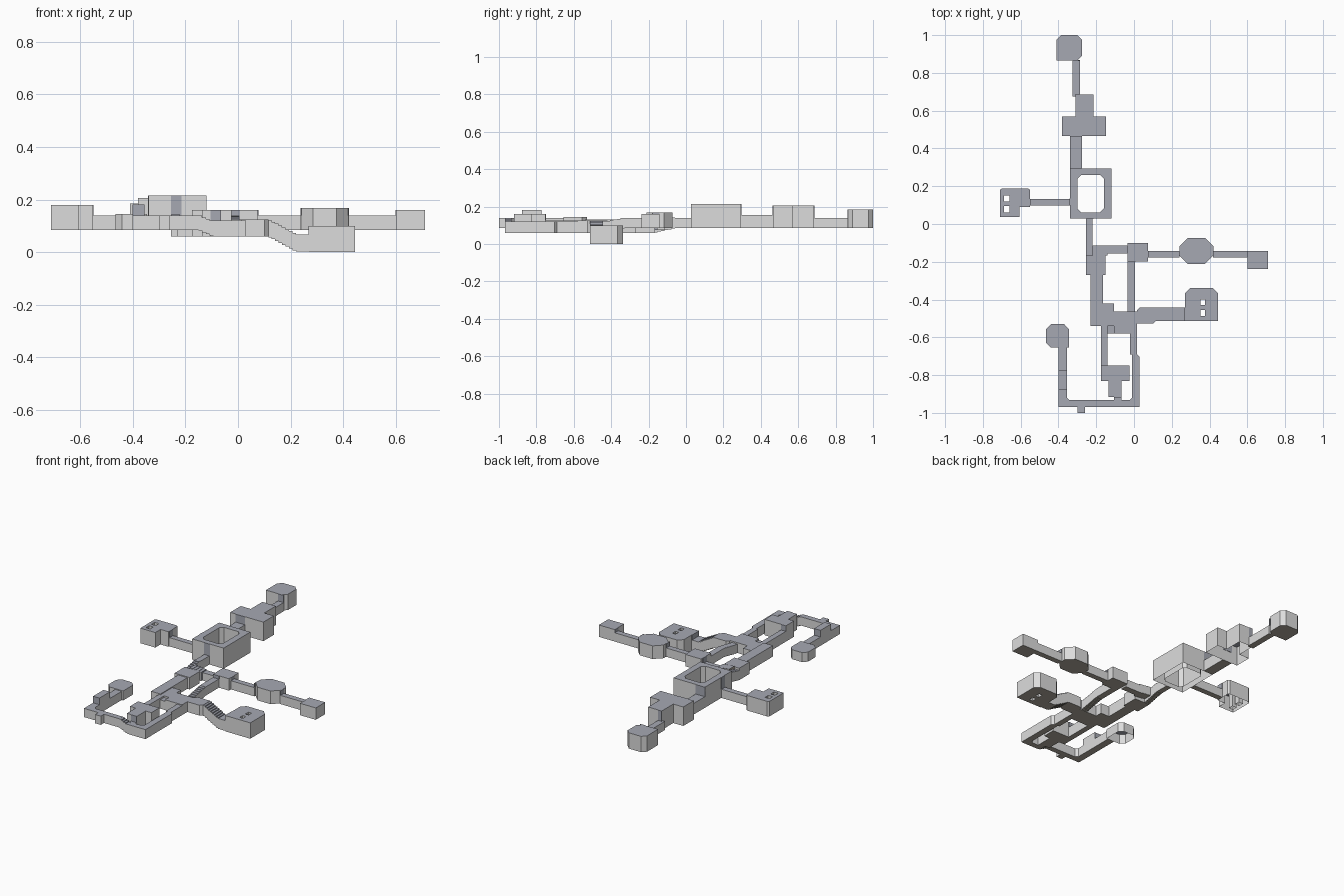
import bpy
import bmesh
from mathutils import Vector

cube = bpy.data.objects.get("Cube")
if cube:
    bpy.data.objects.remove(cube, do_unlink=True)


def material(name, colour):
    mat = bpy.data.materials.new(name)
    mat.use_nodes = True
    mat.diffuse_color = (*colour, 1)
    shader = next(n for n in mat.node_tree.nodes if n.type == 'BSDF_PRINCIPLED')
    shader.inputs["Base Color"].default_value = (*colour, 1)
    return mat


WALL, ROOF, FLOOR = range(3)
MATERIALS = [
    material("pale_grey_wall", (.72, .72, .72)),
    material("blue_grey_roof", (.38, .395, .45)),
    material("brown_grey_floor", (.43, .40, .34)),
]


def finish(name, bm, has_floor=True, travel=(0, 0, 0)):
    """Colour faces by direction (step fronts join roof or floor), add the object."""
    bmesh.ops.recalc_face_normals(bm, faces=bm.faces[:])
    bm.normal_update()
    upward = Vector((0, 0, 1)) + Vector(travel)
    for face in bm.faces:
        up = face.normal.dot(upward)
        face.material_index = ROOF if up > .5 else FLOOR if up < -.5 else WALL
    if not has_floor:
        under = [f for f in bm.faces if f.material_index == FLOOR]
        bmesh.ops.delete(bm, geom=under, context='FACES')
    mesh = bpy.data.meshes.new(name)
    bm.to_mesh(mesh)
    bm.free()
    for mat in MATERIALS:
        mesh.materials.append(mat)
    obj = bpy.data.objects.new(name, mesh)
    bpy.context.collection.objects.link(obj)
    return obj


def extrude(bm, offset):
    grown = bmesh.ops.extrude_face_region(bm, geom=bm.faces[:])
    verts = [v for v in grown["geom"] if isinstance(v, bmesh.types.BMVert)]
    bmesh.ops.translate(bm, verts=verts, vec=Vector(offset))


def rect(x0, x1, y0, y1, cut=0, corners="abcd"):
    """Rectangle outline; a, b, c, d are the corners SW, SE, NE, NW."""
    points = []
    frame = (("a", x0, y0, 1, 1), ("b", x1, y0, -1, 1),
             ("c", x1, y1, -1, -1), ("d", x0, y1, 1, -1))
    for key, x, y, dx, dy in frame:
        if cut and key in corners:
            pair = [(x, y + dy * cut), (x + dx * cut, y)]
            points += pair if key in "ac" else pair[::-1]
        else:
            points.append((x, y))
    return points


def block(name, outline, bottom, top, holes=(), has_floor=True):
    """Upright room or corridor from an outline, with optional open shafts."""
    bm = bmesh.new()
    edges = []
    for ring in (outline, *holes):
        verts = [bm.verts.new((x, y, bottom)) for x, y in ring]
        edges += [bm.edges.new((verts[i - 1], verts[i])) for i in range(len(verts))]
    bmesh.ops.triangle_fill(bm, use_beauty=True, use_dissolve=False, edges=edges)
    extrude(bm, (0, 0, top - bottom))
    return finish(name, bm, has_floor)


def stairs(name, axis, start, end, side0, side1, z0, z1, height, steps):
    """Stepped passage running down an axis from floor z0 to floor z1."""
    low = []
    for i in range(steps):
        z = z0 + (z1 - z0) * (i + .5) / steps
        for j in (i, i + 1):
            low.append((start + (end - start) * j / steps, z))
    profile = low + [(a, z + height) for a, z in reversed(low)]
    bm = bmesh.new()
    along_x = axis == "x"
    place = (lambda a, z: (a, side0, z)) if along_x else (lambda a, z: (side0, a, z))
    bm.faces.new([bm.verts.new(place(a, z)) for a, z in profile])
    width = side1 - side0
    extrude(bm, (0, width, 0) if along_x else (width, 0, 0))
    way = 1 if end > start else -1
    finish(name, bm, travel=(way, 0, 0) if along_x else (0, way, 0))


def lintel(name, axis, plane, side0, side1, z0, z1):
    """Thin roof-coloured panel on a room wall above a passage mouth."""
    span = (plane - .002, plane + .002)
    outline = rect(*span, side0, side1) if axis == "x" else rect(side0, side1, *span)
    for face in block(name, outline, z0, z1).data.polygons:
        face.material_index = ROOF


BASE, LOW = .085, .06   # floor levels
HALL = .14              # usual passage roof
LOW_HALL = .125         # lower passage roof

# Rooms at the back
block("back_room", rect(-.41, -.275, .865, 1, .025, "bcd"), BASE, .185)
block("back_passage", rect(-.325, -.285, .675, .865), BASE, HALL)
block("tee_room", [(-.38, .465), (-.148, .465), (-.148, .57), (-.215, .57),
                   (-.215, .685), (-.31, .685), (-.31, .57), (-.38, .57)],
      BASE, .205, has_floor=False)
block("tee_passage", rect(-.34, -.275, .295, .465), BASE, .155)
lintel("back_room_lintel", "y", .865, -.325, -.285, HALL, .185)
lintel("tee_back_lintel", "y", .685, -.31, -.285, HALL, .205)
lintel("tee_front_lintel", "y", .465, -.34, -.275, .155, .205)

# Square gallery around an open court
block("court_gallery", rect(-.34, -.12, .028, .295), BASE, .215,
      [rect(-.3, -.16, .062, .26, .02)], has_floor=False)
lintel("court_back_lintel", "y", .295, -.34, -.275, .155, .215)
lintel("court_front_lintel", "y", .028, -.255, -.215, HALL, .215)
lintel("court_side_lintel", "x", -.34, .1, .135, HALL, .215)

# Right-hand wing with two square shafts
block("shaft_room", [(-.71, .038), (-.605, .038), (-.605, .09), (-.55, .09),
                     (-.55, .18), (-.56, .188), (-.7, .188), (-.71, .18)],
      BASE, .18, [rect(-.688, -.658, y, y + .032) for y in (.062, .118)], has_floor=False)
block("shaft_passage", rect(-.55, -.34, .098, .133), BASE, HALL)
lintel("shaft_room_lintel", "x", -.55, .098, .133, HALL, .18)

# Passage to the middle, stepping down
block("middle_passage", rect(-.255, -.22, -.06, .028), BASE, HALL)
stairs("middle_stairs", "y", -.06, -.17, -.255, -.22, BASE, LOW, .06, 6)
block("landing", rect(-.255, -.15, -.27, -.168), LOW, .135)
stairs("cross_stairs", "x", -.22, -.14, -.168, -.115, BASE, .075, .055, 4)
block("cross_passage", rect(-.14, -.035, -.155, -.115), .075, LOW_HALL)

# Left-hand wing
block("crossing_room", rect(-.035, .075, -.198, -.1), BASE, .16)
block("octagon_passage", rect(.075, .24, -.178, -.143), BASE, HALL)
block("octagon_room", rect(.24, .42, -.212, -.073, .045), BASE, .168)
block("end_passage", rect(.42, .6, -.178, -.143), BASE, HALL)
block("end_room", rect(.6, .71, -.237, -.143), BASE, .16)
lintel("crossing_front_lintel", "y", -.198, -.032, .008, HALL, .16)
lintel("crossing_side_lintel", "x", -.035, -.155, -.115, LOW_HALL, .16)
for label, plane, top in (("crossing", .075, .16), ("octagon_near", .24, .168),
                          ("octagon_far", .42, .168), ("end_room", .6, .16)):
    lintel(label + "_lintel", "x", plane, -.178, -.143, HALL, top)

# Central hall and its links
block("crossing_passage", rect(-.035, .005, -.33, -.198), BASE, HALL)
stairs("crossing_stairs", "y", -.33, -.463, -.035, .005, BASE, LOW, .055, 7)
block("long_hall", rect(-.23, -.165, -.54, -.27), LOW, .13)
block("central_hall", [(-.165, -.54), (-.105, -.54), (-.105, -.58), (.015, -.58),
                       (.015, -.463), (-.105, -.463), (-.105, -.42), (-.165, -.42)],
      LOW, LOW_HALL)

# Sunken room reached by stairs
block("sunken_passage", [(.015, -.528), (.1, -.528), (.115, -.513), (.115, -.443),
                         (.03, -.443), (.015, -.458)], LOW, LOW_HALL)
stairs("sunken_stairs", "x", .115, .22, -.513, -.443, LOW, .003, .066, 8)
block("sunken_link", rect(.22, .27, -.513, -.443), .003, .068)
block("sunken_room", rect(.27, .445, -.513, -.338, .028, "cd"), 0, .1,
      [rect(.352, .375, y, y + .03) for y in (-.486, -.43)])
lintel("sunken_room_lintel", "x", .27, -.513, -.443, .068, .1)

# Inner front rooms
block("inner_passage", rect(-.175, -.14, -.75, -.54), LOW, LOW_HALL)
block("inner_spur", rect(-.14, -.105, -.58, -.54), LOW, .115)
block("inner_room", rect(-.175, -.025, -.83, -.75), LOW, .16)
block("inner_alcove", rect(-.135, -.065, -.917, -.83), LOW, .16)
block("alcove_link", rect(-.105, -.065, -.933, -.917), LOW, .12)
lintel("inner_room_lintel", "y", -.75, -.175, -.14, LOW_HALL, .16)
lintel("alcove_lintel", "y", -.917, -.105, -.065, .12, .16)

# Outer front loop, stepping down to its left-hand side
block("loop_side_passage", rect(-.02, .015, -.69, -.58), LOW, .12)
block("loop_corner", [(-.01, -.69), (-.01, -.92), (-.025, -.933), (-.095, -.933),
                      (-.095, -.968), (.03, -.968), (.03, -.703), (.015, -.69)], LOW, .12)
stairs("loop_stairs", "x", -.15, -.095, -.968, -.933, BASE, LOW, .057, 4)
block("loop_far_corner", [(-.15, -.968), (-.15, -.933), (-.34, -.933), (-.355, -.92),
                          (-.355, -.655), (-.4, -.655), (-.4, -.968)], BASE, HALL)
block("front_nub", rect(-.3, -.26, -1, -.968), BASE, HALL)
block("loop_raised_bay", rect(-.4, -.355, -.875, -.775), BASE, .182)
for label, plane in (("front", -.875), ("back", -.775)):
    lintel("raised_bay_" + label, "y", plane, -.4, -.355, HALL, .182)
block("loop_room", rect(-.465, -.345, -.655, -.53, .025, "acd"), BASE, .145,
      has_floor=False)
